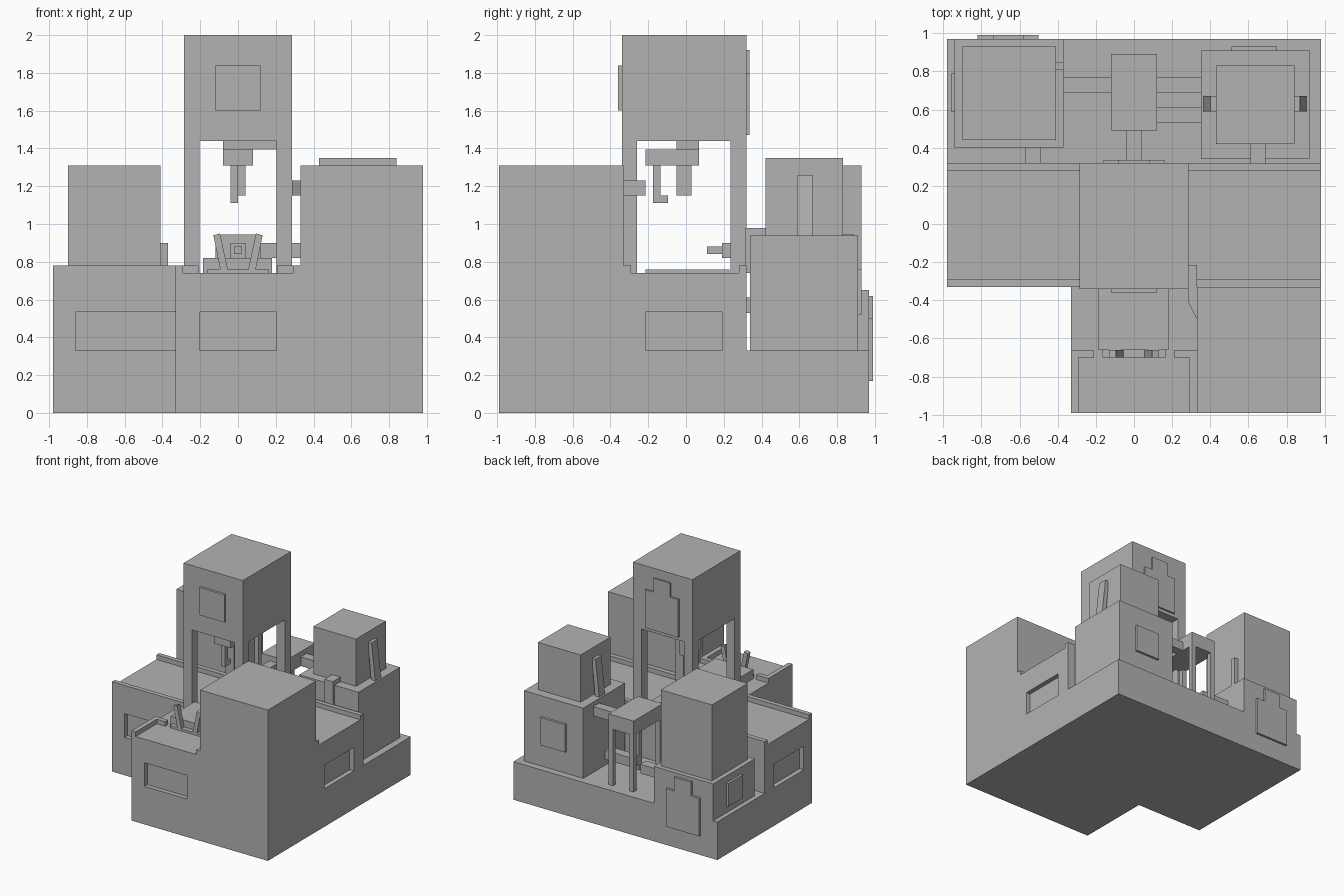
import bpy
import bmesh
from mathutils import Matrix

cube = bpy.data.objects.get("Cube")
if cube:
    bpy.data.objects.remove(cube, do_unlink=True)

# One plain grey for everything
GREY = (0.45, 0.45, 0.45, 1)
mat = bpy.data.materials.new("plain grey")
mat.use_nodes = True
mat.diffuse_color = GREY
mat.node_tree.nodes["Principled BSDF"].inputs["Base Color"].default_value = GREY


def finish(name, bm):
    bmesh.ops.recalc_face_normals(bm, faces=bm.faces)
    mesh = bpy.data.meshes.new(name)
    bm.to_mesh(mesh)
    bm.free()
    mesh.materials.append(mat)
    obj = bpy.data.objects.new(name, mesh)
    bpy.context.collection.objects.link(obj)
    return obj


def box(name, x, y, z):
    """Box from (min, max) pairs."""
    bm = bmesh.new()
    size = [b - a for a, b in (x, y, z)]
    mid = [(a + b) / 2 for a, b in (x, y, z)]
    bmesh.ops.create_cube(bm, size=1, matrix=Matrix.Translation(mid) @ Matrix.Diagonal((*size, 1)))
    return finish(name, bm)


def prism(name, points, span, axis="z"):
    """Outline extruded over span; outline is (x, y) for z and (x, z) for y."""
    bm = bmesh.new()
    lo, hi = span
    place = (lambda p, d: (p[0], p[1], d)) if axis == "z" else (lambda p, d: (p[0], d, p[1]))
    face = bm.faces.new([bm.verts.new(place(p, lo)) for p in points])
    ext = bmesh.ops.extrude_face_region(bm, geom=[face])
    shift = (0, 0, hi - lo) if axis == "z" else (0, hi - lo, 0)
    verts = [v for v in ext["geom"] if isinstance(v, bmesh.types.BMVert)]
    bmesh.ops.translate(bm, verts=verts, vec=shift)
    return finish(name, bm)


def cut(obj, x, y, z):
    """Recess a box shaped opening and remove the cutter."""
    cutter = box("window_cutter", x, y, z)
    cutter.hide_render = True
    mod = obj.modifiers.new("recess", "BOOLEAN")
    mod.operation = "DIFFERENCE"
    mod.solver = "EXACT"
    mod.object = cutter
    bpy.context.view_layer.objects.active = obj
    bpy.ops.object.modifier_apply(modifier=mod.name)
    bpy.data.objects.remove(cutter, do_unlink=True)


def stepped_panel(name, cx, y, z):
    """Back panel with a narrower raised head."""
    w, n, shoulder = 0.16, 0.08, z + 0.33
    half = [(w, z), (w, shoulder), (n, shoulder), (n, z + 0.45)]
    outline = [(cx + a, b) for a, b in half] + [(cx - a, b) for a, b in reversed(half)]
    prism(name, outline, (y, y + 0.025), "y")


# Plinth with one corner missing
E, W = 0.98, 0.33
prism("plinth", [(-E, -W), (-W, -W), (-W, -0.99), (E, -0.99), (E, 0.97), (-E, 0.97)], (0, 0.33))

# Low wings with recessed windows
cross = box("cross_wing", (-E, E), (-W, 0.32), (0.33, 0.74))
front = box("front_wing", (-W, W), (-0.99, -W), (0.33, 0.74))
win = (0.32, 0.535)
for s in (-1, 1):
    cut(cross, sorted((s * 0.94, s * 1.1)), (-0.215, 0.19), win)
cut(cross, (-0.86, -W), (-0.5, -0.29), win)
cut(front, (-0.205, 0.205), (-1.1, -0.95), win)

# Parapets
for s, side in ((-1, "right"), (1, "left")):
    rim = sorted((s * 0.285, s * E))
    box(side + "_front_parapet", rim, (-W, -0.29), (0.74, 0.78))
    box(side + "_back_parapet", rim, (0.28, 0.32), (0.74, 0.78))
    box(side + "_edge_parapet", sorted((s * 0.29, s * W)), (-0.99, -0.66), (0.74, 0.78))
    box(side + "_return_parapet", sorted((s * 0.21, s * W)), (-0.70, -0.66), (0.74, 0.78))
    # Leaning gate posts
    prism(side + "_gate_post", [(s * 0.05, 0.74), (s * 0.09, 0.74), (s * 0.13, 0.94), (s * 0.095, 0.95)],
          (-0.70, -0.66), "y")
box("entrance_step", (-0.165, 0.165), (-0.70, -0.66), (0.74, 0.76))
box("walkway", (-0.185, 0.18), (-0.66, -W), (0.74, 0.82))

# Tall corner block and the pipe beside it
box("corner_block", (W, E), (-0.99, -W), (0.33, 1.31))
prism("corner_pipe", [(0.285, -0.215), (0.33, -0.215), (0.33, -0.5), (0.285, -0.41)], (1.15, 1.23))

# Central tower on four legs
T = 0.285
box("tower_body", (-T, T), (-0.34, 0.32), (1.44, 2.0))
for x in ((-T, -0.205), (0.205, T)):
    for y in ((-0.34, -0.26), (0.235, 0.32)):
        box("tower_leg", x, y, (0.74, 1.44))
box("tower_floor_pad", (-0.165, 0.165), (-0.215, 0.23), (0.74, 0.76))
box("tower_front_panel", (-0.12, 0.12), (-0.36, -0.34), (1.6, 1.84))
stepped_panel("tower_back_panel", 0, 0.31, 1.47)

# Machinery hanging under the tower
box("hanging_block", (-0.08, 0.08), (-0.05, 0.07), (1.31, 1.44))
box("hanging_arm", (-0.08, 0.08), (-0.215, -0.05), (1.31, 1.395))
box("hanging_side_bar", (0.08, 0.205), (-0.05, 0.07), (1.395, 1.44))
box("hanging_front_rod", (-0.04, 0), (-0.175, -0.135), (1.11, 1.31))
box("hanging_rod_foot", (-0.04, 0), (-0.135, -0.095), (1.11, 1.15))
box("hanging_back_rod", (0, 0.04), (-0.05, 0.03), (1.15, 1.31))

# Back left turret
box("left_turret_base", (0.35, 0.92), (0.34, 0.91), (0.33, 0.94))
box("left_turret_top", (0.43, 0.84), (0.42, 0.83), (0.94, 1.35))
box("left_turret_panel", (0.51, 0.75), (0.91, 0.93), (0.52, 0.76))
for s in (-1, 1):
    prism("turret_brace", [(0.635 + s * a, z) for a, z in
                           ((0.23, 0.94), (0.27, 0.94), (0.235, 1.26), (0.2, 1.26))],
          (0.59, 0.67), "y")
box("turret_bracket_post", (0.61, 0.69), (0.315, 0.34), (0.74, 0.98))
box("turret_bracket_arm", (0.61, 0.69), (0.34, 0.42), (0.94, 0.98))

# Back right turret
box("right_turret_base", (-0.94, -0.37), (0.40, 0.97), (0.33, 0.65))
box("right_turret_top", (-0.90, -0.41), (0.44, 0.93), (0.65, 1.31))
box("right_turret_side_panel", (-0.96, -0.94), (0.59, 0.79), (0.39, 0.59))
stepped_panel("right_turret_back_panel", -0.66, 0.965, 0.17)
box("right_turret_strip", (-0.41, -0.37), (0.81, 0.85), (0.65, 0.90))
box("right_turret_link", (-0.57, -0.49), (0.32, 0.40), (0.53, 0.61))

# Raised tank on legs with its pipes
box("tank", (-0.12, 0.12), (0.49, 0.89), (0.82, 0.945))
for x in ((-0.12, -0.08), (0.08, 0.12)):
    for y in ((0.49, 0.53), (0.85, 0.89)):
        box("tank_leg", x, y, (0.33, 0.82))
box("tank_left_pipe", (0.12, 0.35), (0.69, 0.77), (0.82, 0.90))
box("low_left_pipe", (0.08, 0.35), (0.53, 0.61), (0.38, 0.46))
box("low_right_pipe", (-0.37, -0.10), (0.69, 0.77), (0.44, 0.52))
box("tank_front_pipe", (-0.04, 0.04), (0.19, 0.49), (0.82, 0.90))
box("pipe_nozzle", (-0.02, 0.02), (0.11, 0.19), (0.84, 0.88))
